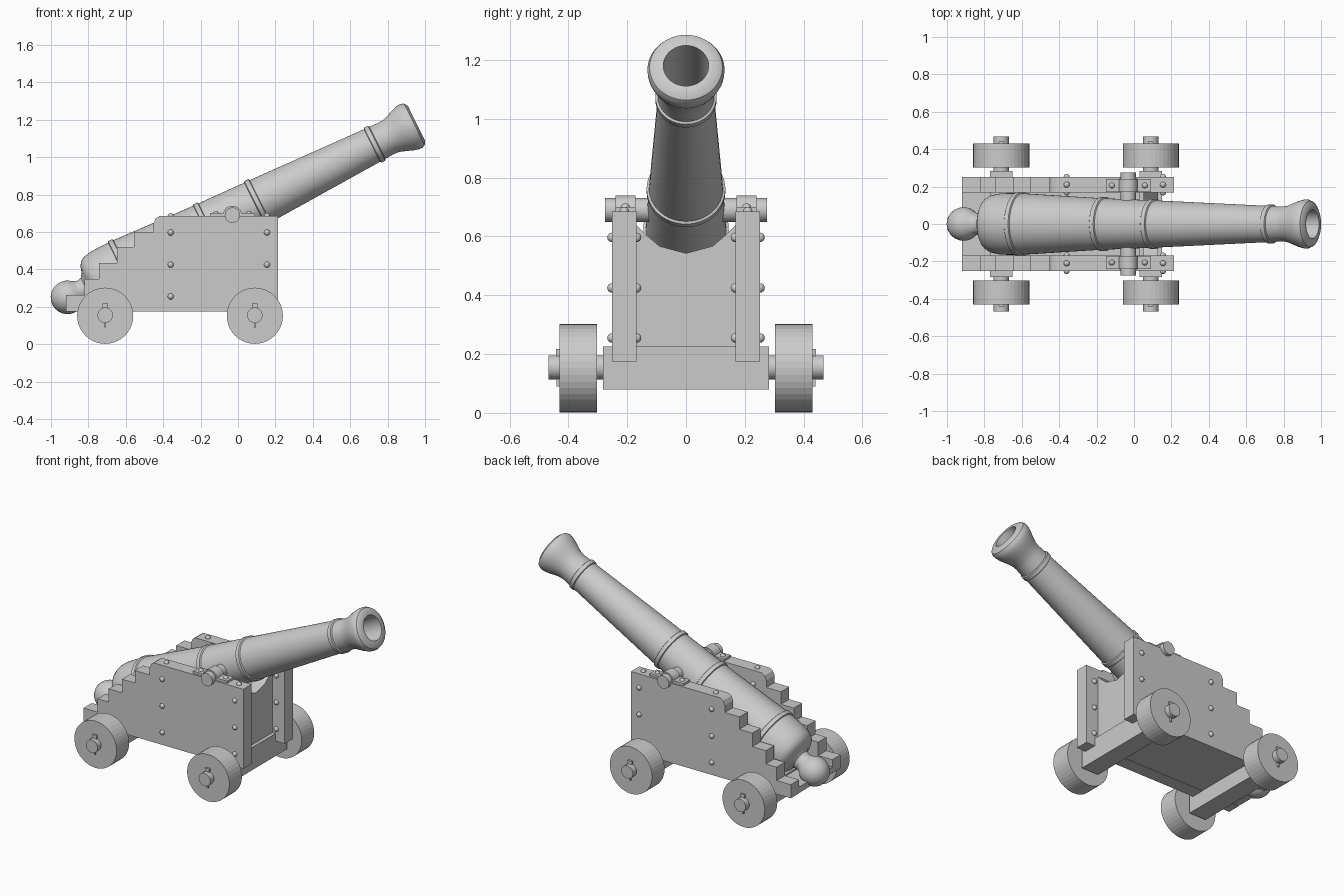
import bpy, bmesh, math
from mathutils import Matrix, Vector

if "Cube" in bpy.data.objects:
    bpy.data.objects.remove(bpy.data.objects["Cube"])

TILT = math.radians(26.5)
PIVOT = Vector((-0.03, 0, 0.69))


def finish(name, bm, smooth=None):
    bmesh.ops.recalc_face_normals(bm, faces=bm.faces)
    me = bpy.data.meshes.new(name)
    bm.to_mesh(me)
    bm.free()
    ob = bpy.data.objects.new(name, me)
    bpy.context.collection.objects.link(ob)
    if smooth:
        bpy.ops.object.select_all(action='DESELECT')
        ob.select_set(True)
        bpy.context.view_layer.objects.active = ob
        bpy.ops.object.shade_smooth_by_angle(angle=math.radians(smooth))
    return ob


def mirror_y(ob):
    m = ob.modifiers.new("mirror", 'MIRROR')
    m.use_axis = (False, True, False)
    return ob


def add_box(bm, x0, x1, y0, y1, z0, z1):
    mat = Matrix.Translation(((x0 + x1) / 2, (y0 + y1) / 2, (z0 + z1) / 2)) @ \
        Matrix.Diagonal((x1 - x0, y1 - y0, z1 - z0, 1))
    bmesh.ops.create_cube(bm, size=1, matrix=mat)


def add_rod(bm, x, z, y0, y1, r, n=32):
    mat = Matrix.Translation((x, (y0 + y1) / 2, z)) @ Matrix.Rotation(math.pi / 2, 4, 'X')
    bmesh.ops.create_cone(bm, cap_ends=True, segments=n, radius1=r, radius2=r,
                          depth=abs(y1 - y0), matrix=mat)


def prism(name, pts, axis, a, b):
    """Extrude a flat outline along x or y from a to b."""
    bm = bmesh.new()
    place = (lambda p, t: (p[0], t, p[1])) if axis == 'y' else (lambda p, t: (t, p[0], p[1]))
    f = bm.faces.new([bm.verts.new(place(p, a)) for p in pts])
    ext = bmesh.ops.extrude_face_region(bm, geom=[f])
    d = Vector((0, b - a, 0)) if axis == 'y' else Vector((b - a, 0, 0))
    bmesh.ops.translate(bm, vec=d, verts=[v for v in ext['geom'] if isinstance(v, bmesh.types.BMVert)])
    return finish(name, bm)


# barrel: lathed profile of (distance along axis, radius), then tilted
def ring(s, r):
    return [(s - 0.016, r - 0.007), (s - 0.012, r), (s + 0.012, r), (s + 0.016, r - 0.008)]


ball = [(-0.985 - 0.09 * math.cos(a), 0.09 * math.sin(a))
        for a in [math.radians(d) for d in range(0, 136, 15)]]
profile = ball + [(-0.90, 0.056), (-0.875, 0.062), (-0.86, 0.08), (-0.85, 0.115),
                  (-0.835, 0.14), (-0.81, 0.154), (-0.77, 0.162), (-0.72, 0.165)]
profile += ring(-0.645, 0.172) + ring(-0.15, 0.145) + ring(0.15, 0.134) + ring(0.85, 0.104)
profile += [(0.92, 0.093), (0.95, 0.096), (0.985, 0.108), (1.02, 0.122), (1.05, 0.130),
            (1.07, 0.131), (1.087, 0.124), (1.10, 0.103), (1.10, 0.077), (0.5, 0.077), (0.5, 0)]
bm = bmesh.new()
vs = [bm.verts.new((s, 0, r)) for s, r in profile]
es = [bm.edges.new(p) for p in zip(vs, vs[1:])]
bmesh.ops.spin(bm, geom=vs + es, cent=(0, 0, 0), axis=(1, 0, 0), angle=math.tau, steps=48)
bmesh.ops.remove_doubles(bm, verts=bm.verts, dist=1e-5)
bmesh.ops.transform(bm, verts=bm.verts,
                    matrix=Matrix.Translation(PIVOT) @ Matrix.Rotation(-TILT, 4, 'Y'))
finish("barrel", bm, 35)

# trunnions
bm = bmesh.new()
add_rod(bm, PIVOT.x, PIVOT.z, -0.275, 0.275, 0.041)
finish("trunnions", bm, 35)

# stepped cheeks
cheek = [(0.214, 0.175), (0.214, 0.685), (-0.42, 0.685), (-0.44, 0.672), (-0.452, 0.645), (-0.452, 0.60)]
xs = [-0.556, -0.647, -0.743, -0.82, -0.92]
zs = [0.60, 0.52, 0.433, 0.348, 0.262, 0.175]
for i, x in enumerate(xs):
    cheek += [(x, zs[i]), (x, zs[i + 1])]
mirror_y(prism("cheeks", cheek, 'y', 0.168, 0.252))

# cap straps over the trunnions
arch = [(0.05 * math.cos(math.pi * i / 16), 0.05 * math.sin(math.pi * i / 16)) for i in range(17)]
arch = [(PIVOT.x + a, max(PIVOT.z + b, 0.70)) for a, b in arch]
strap = [(0.09, 0.68), (0.09, 0.70)] + arch + [(-0.15, 0.70), (-0.15, 0.68)]
mirror_y(prism("cap_straps", strap, 'y', 0.172, 0.24))

# front transom with cradle cut-out
cradle = [(-0.17, 0.175), (0.17, 0.175), (0.17, 0.64), (0.135, 0.605), (0.09, 0.567), (0, 0.543),
          (-0.09, 0.567), (-0.135, 0.605), (-0.17, 0.64)]
prism("transom", cradle, 'x', 0.05, 0.128)

# floor between the cheeks
bm = bmesh.new()
add_box(bm, -0.92, 0.06, -0.17, 0.17, 0.177, 0.215)
finish("floor", bm)

# axles, wheels and linch pins
for label, x in (("front", 0.09), ("rear", -0.71)):
    bm = bmesh.new()
    add_box(bm, x - 0.06, x + 0.06, -0.283, 0.283, 0.08, 0.225)
    finish(label + "_axle_beam", bm)
    bm = bmesh.new()
    add_rod(bm, x, 0.155, 0.28, 0.468, 0.041)
    mirror_y(finish(label + "_spindles", bm, 35))
    bm = bmesh.new()
    add_rod(bm, x, 0.152, 0.303, 0.43, 0.15, 40)
    mirror_y(finish(label + "_wheels", bm))
    bm = bmesh.new()
    add_box(bm, x - 0.015, x + 0.015, 0.43, 0.442, 0.19, 0.217)
    add_box(bm, x - 0.005, x + 0.005, 0.43, 0.44, 0.09, 0.2)
    mirror_y(finish(label + "_linch_pins", bm))

# round bolt heads on the cheek sides, top edges and straps
bm = bmesh.new()
spots = [(x, y, z) for x in (-0.36, 0.155) for z in (0.597, 0.425, 0.255) for y in (0.252, 0.168)]
spots += [(x, 0.21, 0.685) for x in (-0.36, 0.155)]
spots += [(PIVOT.x + dx, 0.206, 0.697) for dx in (-0.088, 0.088)]
for p in spots:
    bmesh.ops.create_uvsphere(bm, u_segments=12, v_segments=8, radius=0.016,
                              matrix=Matrix.Translation(p))
mirror_y(finish("bolts", bm, 60))
